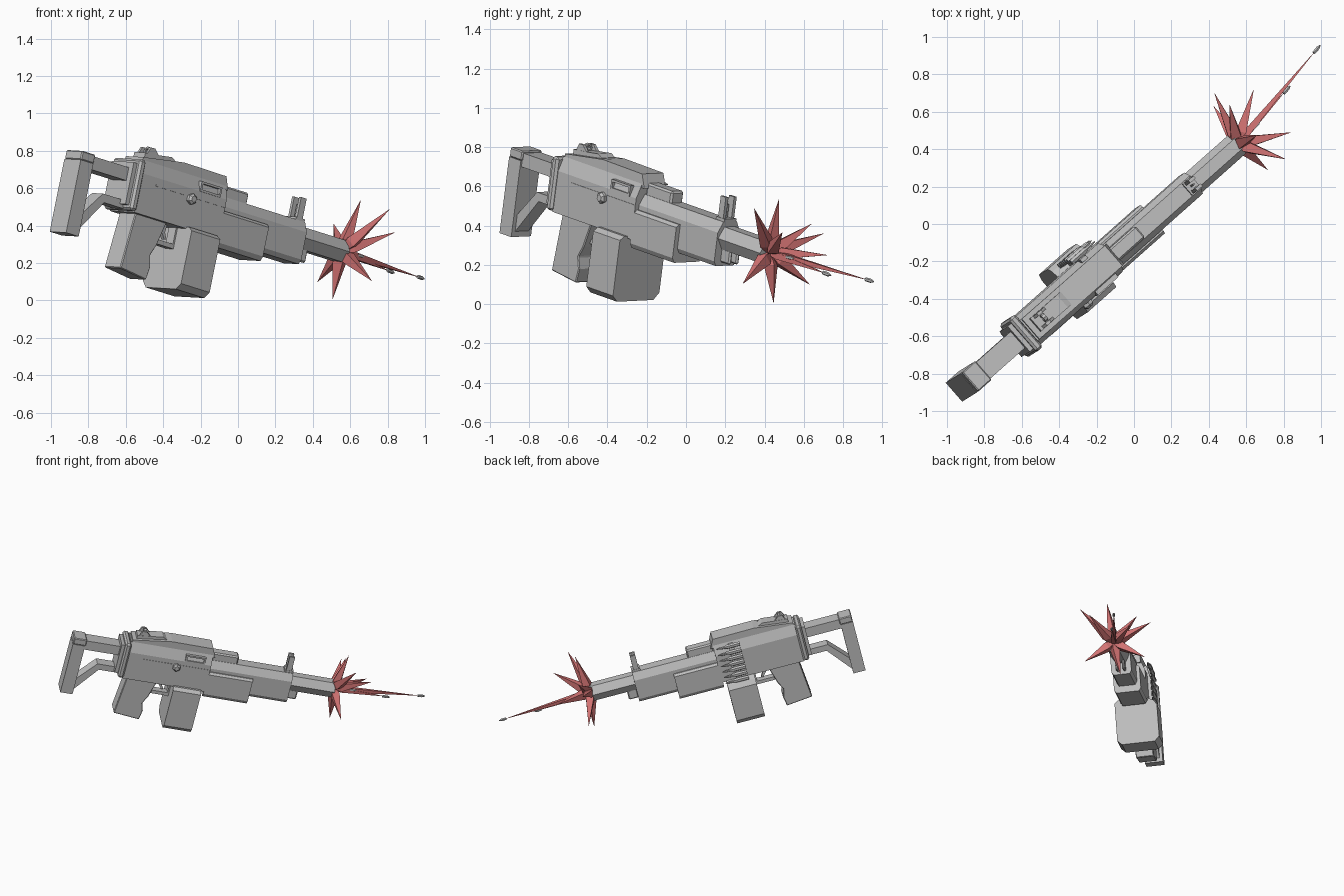
import bpy, bmesh, math
from mathutils import Matrix, Vector

if "Cube" in bpy.data.objects:
    bpy.data.objects.remove(bpy.data.objects["Cube"])

# Gun space: x = forward from muzzle, y = left, z = up
MUZZLE = Vector((0.553, 0.428, 0.262))
GUN = (Matrix.Translation(MUZZLE) @ Matrix.Rotation(math.radians(41.6), 4, 'Z')
       @ Matrix.Rotation(math.radians(13.2), 4, 'Y') @ Matrix.Rotation(math.radians(2.2), 4, 'X'))


def material(name, rgb):
    m = bpy.data.materials.new(name)
    m.diffuse_color = (*rgb, 1)
    m.use_nodes = True
    m.node_tree.nodes["Principled BSDF"].inputs["Base Color"].default_value = m.diffuse_color
    return m


GREY = material("gunmetal grey", (0.52, 0.52, 0.52))
RED = material("flash red", (0.64, 0.17, 0.17))


def finish(bm, name, mat, matrix=GUN, bevel=0):
    bmesh.ops.recalc_face_normals(bm, faces=bm.faces)
    me = bpy.data.meshes.new(name)
    bm.to_mesh(me)
    bm.free()
    me.materials.append(mat)
    ob = bpy.data.objects.new(name, me)
    bpy.context.collection.objects.link(ob)
    ob.matrix_world = matrix
    if bevel:
        b = ob.modifiers.new("bevel", 'BEVEL')
        b.width, b.segments = bevel, 1
    return ob


def prism(name, pts, a, b, along='y', bevel=0):
    """Extrude a closed outline: (x, z) along y, or (y, z) along x."""
    bm = bmesh.new()
    put = (lambda p, t: (p[0], t, p[1])) if along == 'y' else (lambda p, t: (t, p[0], p[1]))
    lo = [bm.verts.new(put(p, a)) for p in pts]
    hi = [bm.verts.new(put(p, b)) for p in pts]
    bm.faces.new(lo)
    bm.faces.new(hi)
    n = len(pts)
    for i in range(n):
        j = (i + 1) % n
        bm.faces.new((lo[i], lo[j], hi[j], hi[i]))
    return finish(bm, name, GREY, bevel=bevel)


def box(name, x0, x1, y0, y1, z0, z1, bevel=0):
    return prism(name, [(x0, z0), (x1, z0), (x1, z1), (x0, z1)], y0, y1, bevel=bevel)


def section(name, half, x0, x1):
    """Symmetric cross-section given by its left half, bottom to top."""
    return prism(name, half + [(-y, z) for y, z in reversed(half)], x0, x1, 'x')


def rod(name, rings, sides, mat, matrix):
    """Lathe along x from (x, radius) rings."""
    bm = bmesh.new()
    loops = []
    for x, r in rings:
        loops.append([bm.verts.new((x, r * math.cos(math.tau * (i + .5) / sides),
                                    r * math.sin(math.tau * (i + .5) / sides))) for i in range(sides)])
    for A, B in zip(loops, loops[1:]):
        for i in range(sides):
            j = (i + 1) % sides
            bm.faces.new((A[i], A[j], B[j], B[i]))
    bm.faces.new(loops[0])
    bm.faces.new(loops[-1])
    return finish(bm, name, mat, matrix)


def aim(start, target):
    return Matrix.Translation(start) @ (target - start).to_track_quat('X', 'Z').to_matrix().to_4x4()


# Stock: butt pad, cap, upper tube, bent lower strut
box("stock_butt", -1.985, -1.893, -.067, .067, -.36, .04)
box("stock_cap", -1.985, -1.888, -.067, .067, .04, .09, .006)
box("stock_tube", -1.90, -1.60, -.058, .058, .008, .08)
prism("stock_strut", [(-1.90, -.34), (-1.90, -.25), (-1.765, -.095), (-1.60, -.095),
                      (-1.60, -.14), (-1.745, -.14)], -.045, .045)

# Receiver with stepped rear plates and top cover
box("rear_plate", -1.635, -1.605, -.09, .09, -.12, .11)
box("rear_collar", -1.61, -1.565, -.115, .115, -.145, .135, .012)
section("receiver", [(.1, -.15), (.1, .065), (.072, .14)], -1.57, -.95)
prism("top_cover", [(-1.56, .12), (-1.56, .155), (-1.27, .193), (-.96, .19), (-.93, .12)], -.072, .072)
box("feed_block", -.95, -.75, -.042, .042, .07, .145, .01)
box("side_slot", -1.46, -.95, -.103, -.09, .02, .03)

# Ejection port frame
for z in (.065, .108):
    box("port_rail", -1.15, -1.0, -.105, -.07, z, z + .012)
for x in (-1.15, -1.012):
    box("port_end", x, x + .012, -.105, -.07, .065, .12)

# Charging handle
rod("charging_knob", [(0, .03), (.022, .03), (.034, .018)], 6, GREY,
    GUN @ Matrix.Translation((-1.20, -.095, .01)) @ Matrix.Rotation(-math.pi / 2, 4, 'Z'))

# Handguard, wide grip box, hexagonal barrel
section("handguard", [(.06, -.145), (.075, -.12), (.075, .03), (.045, .085)], -.96, -.33)
section("grip_box", [(.085, -.195), (.1, -.17), (.1, -.01), (.085, .005)], -.955, -.62)
rod("barrel", [(-.36, .068), (0, .068)], 6, GREY, GUN @ Matrix.Rotation(math.pi / 6, 4, 'X'))

# Front sight posts and sling lug
box("front_sight_base", -.395, -.33, -.04, .04, .06, .10)
for y in (-.028, .028):
    box("front_sight_post", -.385, -.345, y - .009, y + .009, .09, .21)
box("front_sight_pin", -.37, -.36, -.005, .005, .09, .17)
for y in (-.025, .025):
    box("sling_lug", -.335, -.26, y - .01, y + .01, -.125, -.05, .008)

# Rear sight: base, ears and aperture ring
prism("rear_sight_base", [(-1.53, .14), (-1.53, .185), (-1.42, .195), (-1.34, .205), (-1.31, .19), (-1.31, .14)],
      -.045, .045)
for y in (-.035, .035):
    prism("rear_sight_ear", [(-1.52, .17), (-1.495, .222), (-1.465, .222), (-1.42, .18)], y - .008, y + .008)
bm = bmesh.new()
ring = []
for k in range(8):
    a = math.tau * k / 8
    ring.append([bm.verts.new((x, r * math.cos(a), .205 + r * math.sin(a)))
                 for x, r in ((-1.485, .012), (-1.485, .023), (-1.465, .023), (-1.465, .012))])
for k in range(8):
    A, B = ring[k], ring[(k + 1) % 8]
    for i in range(4):
        bm.faces.new((A[i], A[(i + 1) % 4], B[(i + 1) % 4], B[i]))
finish(bm, "rear_sight_ring", GREY)

# Pistol grip, trigger and guard
prism("pistol_grip", [(-1.53, -.14), (-1.30, -.14), (-1.34, -.28), (-1.37, -.34), (-1.352, -.40),
                      (-1.365, -.475), (-1.56, -.455)], -.066, .066, bevel=.005)
box("trigger_guard", -1.36, -1.17, -.03, .03, -.265, -.24)
box("guard_front", -1.20, -1.175, -.03, .03, -.265, -.14)
prism("trigger", [(-1.29, -.14), (-1.25, -.14), (-1.255, -.19), (-1.235, -.225), (-1.25, -.228), (-1.28, -.19)],
      -.012, .012)

# Ammunition box, offset to the left
prism("ammo_box", [(-.148, -.16), (-.148, -.45), (-.115, -.482), (.13, -.482), (.165, -.445),
                   (.165, -.20), (.14, -.165), (.09, -.14), (-.12, -.14)], -1.19, -.98, 'x')

# Cartridge belt on the left side
ROUND = [(0, .017), (.10, .017), (.115, .010), (.145, .009), (.175, .002)]
for k in range(7):
    t = k / 6
    y = .105 + .035 * math.sin(math.pi * min(t + .15, .6))
    rod("belt_round", ROUND, 6, GREY, GUN @ Matrix.Translation((-1.145, y, .125 - .27 * t)))
prism("belt_link", [(.08, .13), (.10, .13), (.135, -.02), (.135, -.18), (.08, -.18)], -1.10, -1.06, 'x')

# Muzzle flash spikes
for tip in [(.656, .474, .535), (.81, .347, .487), (.84, .49, .364), (.43, .70, .36), (.51, .64, .41),
            (.64, .72, .25), (.426, .63, .10), (.715, .29, .105), (.506, .446, .008)]:
    tip = Vector(tip)
    n = (tip - MUZZLE).length
    rod("flash_spike", [(0, .012), (n * .22, .04), (n, .0008)], 4, RED, aim(MUZZLE, tip))

# Flying bullets, the far two with long flash trails
SHOT = [(-.027, .010), (.008, .011), (.028, .003)]
for k, pos in enumerate([(.655, .53, .237), (.817, .718, .154), (.978, .935, .121)]):
    pos = Vector(pos)
    m = aim(MUZZLE, pos)
    rod("bullet", SHOT, 6, GREY, Matrix.Translation(pos) @ m.to_3x3().to_4x4())
    n = (pos - MUZZLE).length
    if k:
        rod("flash_trail", [(0, .015), (n * .15, .025), (n - .02, .001)], 4, RED, m)
